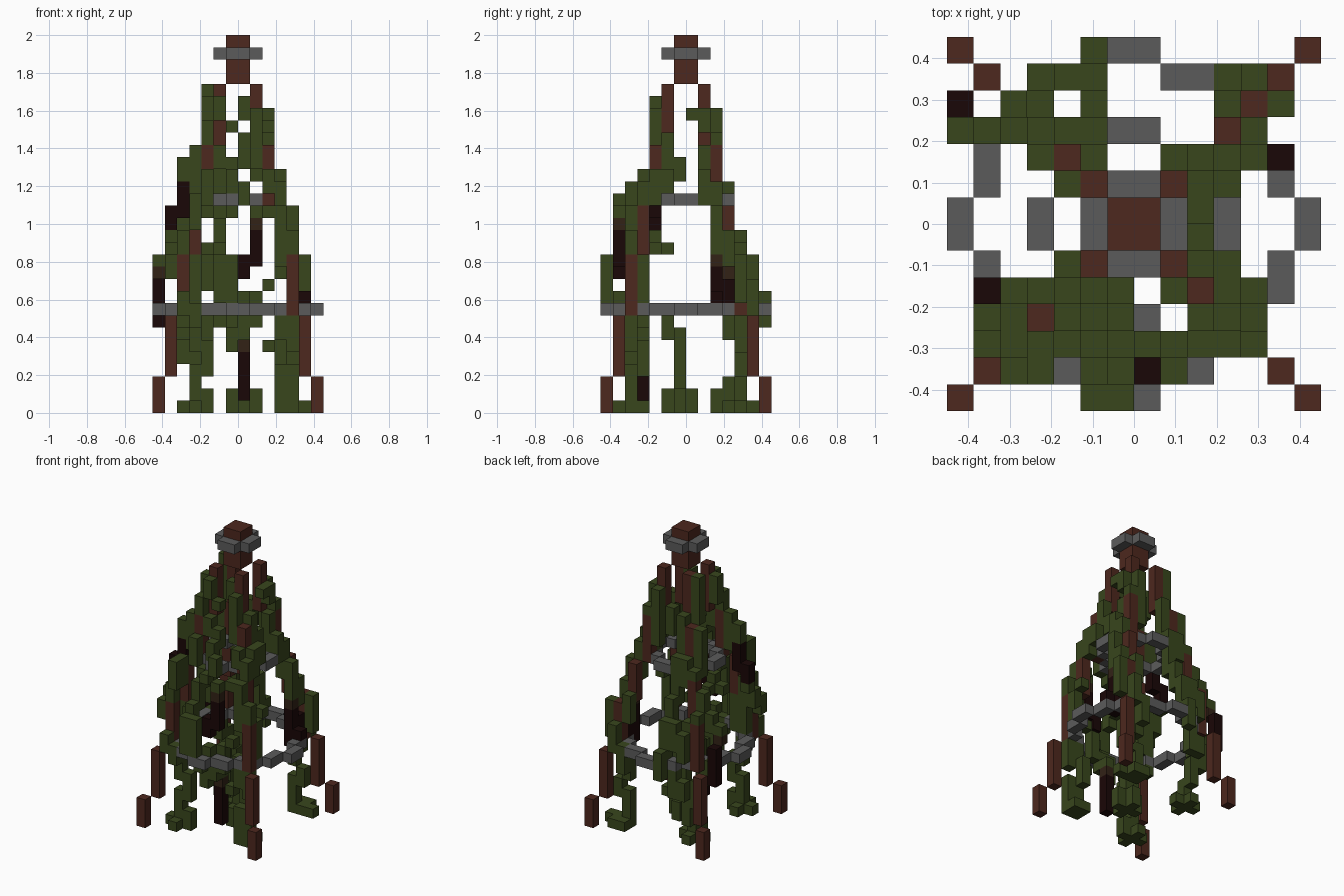
import bpy
import bmesh

old = bpy.data.objects.get("Cube")
if old:
    bpy.data.objects.remove(old)

UNIT = 2 / 31  # edge of one block


def make_material(name, colour):
    mat = bpy.data.materials.new(name)
    mat.use_nodes = True
    mat.diffuse_color = (*colour, 1)
    mat.node_tree.nodes["Principled BSDF"].inputs["Base Color"].default_value = (*colour, 1)
    return mat


brown = make_material("brown wood", (.075, .021, .013))
grey = make_material("grey metal", (.105, .105, .105))
green = make_material("leaf green", (.040, .061, .012))
dark = make_material("dead vine", (.010, .002, .002))
fading = make_material("fading vine", (.032, .016, .008))
PALETTE = [brown, grey, green, dark, fading]

blocks = {}  # block position -> (part name, material)


def column(part, mat, x, y, bottom, top):
    """Stack blocks from bottom to top inclusive, keeping earlier blocks."""
    for z in range(bottom, top + 1):
        blocks.setdefault((x, y, z), (part, mat))


def around(x, y):
    """The four mirrored positions of a block about the centre."""
    return {(a, b) for a in (x, -1 - x) for b in (y, -1 - y)}


def vine(part, *pieces):
    for mat, runs in pieces:
        for run in runs:
            column(part, mat, *run)


def base(part, x, y):
    """Low cross of leaves where a vine leaves the ground."""
    for dx, dy in ((0, 0), (-1, 0), (1, 0), (0, 1), (0, -1)):
        column(part, green, x + dx, y + dy, 0, 0)


def build(part):
    """Make one mesh from the exposed sides of a part's blocks."""
    bm = bmesh.new()
    for (x, y, z), (owner, mat) in blocks.items():
        if owner != part:
            continue
        for axis in range(3):
            for side in (0, 1):
                near = [x, y, z]
                near[axis] += 2 * side - 1
                if tuple(near) in blocks:
                    continue
                ring = []
                for a, b in ((0, 0), (1, 0), (1, 1), (0, 1)):
                    p = [x, y, z]
                    p[axis] += side
                    p[(axis + 1) % 3] += a
                    p[(axis + 2) % 3] += b
                    ring.append(bm.verts.new([c * UNIT for c in p]))
                face = bm.faces.new(ring if side else ring[::-1])
                face.material_index = PALETTE.index(mat)
    bmesh.ops.remove_doubles(bm, verts=bm.verts, dist=UNIT / 100)
    mesh = bpy.data.meshes.new(part)
    for mat in PALETTE:
        mesh.materials.append(mat)
    bm.to_mesh(mesh)
    bm.free()
    bpy.context.collection.objects.link(bpy.data.objects.new(part, mesh))


# Four stepped corner poles leaning towards the top
steps = [0, 3, 8, 13, 17, 22, 27]
for i in range(6):
    for x, y in around(6 - i, 6 - i):
        column("corner_poles", brown, x, y, steps[i], steps[i + 1] - 1)

# Finial block and its collar
for x, y in around(0, 0):
    column("finial", brown, x, y, 27, 30)
for x, y in around(1, 0) | around(0, 1):
    column("collar", grey, x, y, 29, 29)

# Hoops: one octant mirrored across the diagonal and both axes
for part, level, octant in (
    ("lower_hoop", 8, [(6, 0), (5, 1), (5, 2), (4, 3)]),
    ("upper_hoop", 17, [(3, 0), (2, 1)]),
):
    for x, y in octant:
        for cx, cy in around(x, y) | around(y, x):
            column(part, grey, cx, cy, level, level)

# Front vine, with two dead stretches
vine(
    "front_vine",
    (dark, [(0, -4, 1, 4), (0, -6, 11, 12), (1, -6, 12, 14)]),
    (fading, [(0, -4, 5, 5), (1, -6, 15, 15)]),
    (green, [(0, -4, 6, 6), (-1, -5, 5, 7), (0, -5, 6, 7), (0, -6, 9, 9),
             (1, -5, 7, 9), (2, -5, 10, 10), (1, -6, 16, 16),
             (-1, -6, 7, 8), (-1, -7, 9, 12), (-2, -7, 9, 12)]),
    (green, [(-2, -6, 12, 13), (-2, -5, 13, 15), (-2, -4, 15, 16),
             (-1, -5, 16, 16), (-1, -4, 17, 19), (-1, -3, 19, 20),
             (-2, -3, 20, 21), (-2, -3, 24, 25), (-1, -3, 23, 23),
             (0, -5, 17, 18)]),
)

# Front vine on the -x side
base("front_right_vine", -4, -5)
vine(
    "front_right_vine",
    (green, [(-3, -5, 1, 1), (-4, -5, 1, 3), (-3, -5, 3, 5), (-4, -5, 5, 7),
             (-4, -6, 7, 8), (-5, -6, 8, 9), (-6, -5, 11, 12),
             (-6, -4, 12, 13), (-6, -3, 14, 14), (-5, -4, 7, 11),
             (-4, -4, 9, 12)]),
    (dark, [(-6, -3, 15, 16), (-5, -3, 16, 18)]),
    (green, [(-5, -3, 19, 20), (-4, -3, 18, 21), (-3, -3, 22, 23),
             (-3, -2, 23, 25), (-5, -5, 13, 14), (-5, -4, 12, 14),
             (-4, -6, 15, 17), (-4, -5, 15, 17), (-3, -5, 10, 12),
             (-3, -4, 17, 19), (-3, -3, 13, 13), (-2, -2, 13, 13),
             (-2, -3, 13, 14)]),
)

# Sprout in the middle of the floor
base("middle_sprout", 0, -1)
vine(
    "middle_sprout",
    (green, [(-1, -1, 1, 1), (1, -1, 1, 1), (0, 0, 1, 1), (0, -2, 1, 1),
             (0, -1, 1, 6), (-1, -2, 6, 7)]),
)

# Front vine on the +x side
for x in (3, 4):
    for y in (-5, -4):
        column("front_left_vine", green, x, y, 0, 0)
vine(
    "front_left_vine",
    (green, [(4, -5, 1, 3), (3, -5, 1, 3), (3, -4, 3, 5), (2, -5, 5, 5),
             (4, -5, 5, 7), (3, -5, 6, 8), (4, -4, 9, 12), (3, -5, 12, 16),
             (4, -5, 13, 14), (4, -3, 13, 13)]),
    (green, [(3, -4, 17, 18), (2, -5, 16, 16), (2, -4, 18, 19),
             (3, -3, 17, 19), (3, -2, 18, 19), (2, -2, 19, 22),
             (2, -1, 19, 20), (1, -3, 20, 24), (0, -2, 24, 25)]),
)

# Back vine on the +x side
for x in (3, 4):
    for y in (4, 5):
        column("back_left_vine", green, x, y, 0, 0)
column("back_left_vine", green, 5, 4, 0, 0)
vine(
    "back_left_vine",
    (green, [(3, 4, 1, 3), (4, 4, 3, 4), (3, 4, 5, 7), (3, 5, 6, 8),
             (4, 5, 8, 10), (5, 4, 9, 12), (3, 4, 11, 13), (4, 3, 12, 14)]),
    (dark, [(5, 2, 9, 9), (4, 2, 8, 11), (4, 3, 9, 10)]),
    (fading, [(4, 2, 12, 12)]),
    (green, [(4, 2, 13, 16), (3, 2, 15, 18), (3, 1, 17, 19), (2, 1, 18, 21),
             (2, 1, 23, 24), (2, 2, 22, 22), (2, 0, 24, 24),
             (1, 2, 19, 24), (0, 1, 20, 22)]),
)

# Back vine on the -x side
base("back_right_vine", -4, 3)
vine(
    "back_right_vine",
    (green, [(-4, 2, 1, 1), (-4, 3, 1, 2), (-4, 4, 2, 4), (-5, 4, 4, 6),
             (-5, 3, 6, 7), (-6, 3, 7, 8)]),
    (dark, [(-7, 4, 7, 10)]),
    (fading, [(-7, 3, 11, 11)]),
    (green, [(-7, 3, 12, 12), (-6, 3, 12, 13), (-5, 3, 13, 15),
             (-5, 4, 13, 13), (-4, 4, 12, 12), (-4, 3, 15, 17),
             (-4, 2, 17, 21), (-3, 3, 16, 18), (-3, 1, 22, 26)]),
)

# Back vine near the middle
vine(
    "back_vine",
    (green, [(-4, 5, 5, 6), (-3, 5, 5, 7), (-2, 6, 7, 9), (-2, 5, 9, 12),
             (-3, 5, 10, 12), (-4, 5, 9, 11), (-2, 4, 12, 14),
             (-2, 3, 14, 18), (-2, 2, 18, 22)]),
)

for part in dict.fromkeys(owner for owner, mat in blocks.values()):
    build(part)
